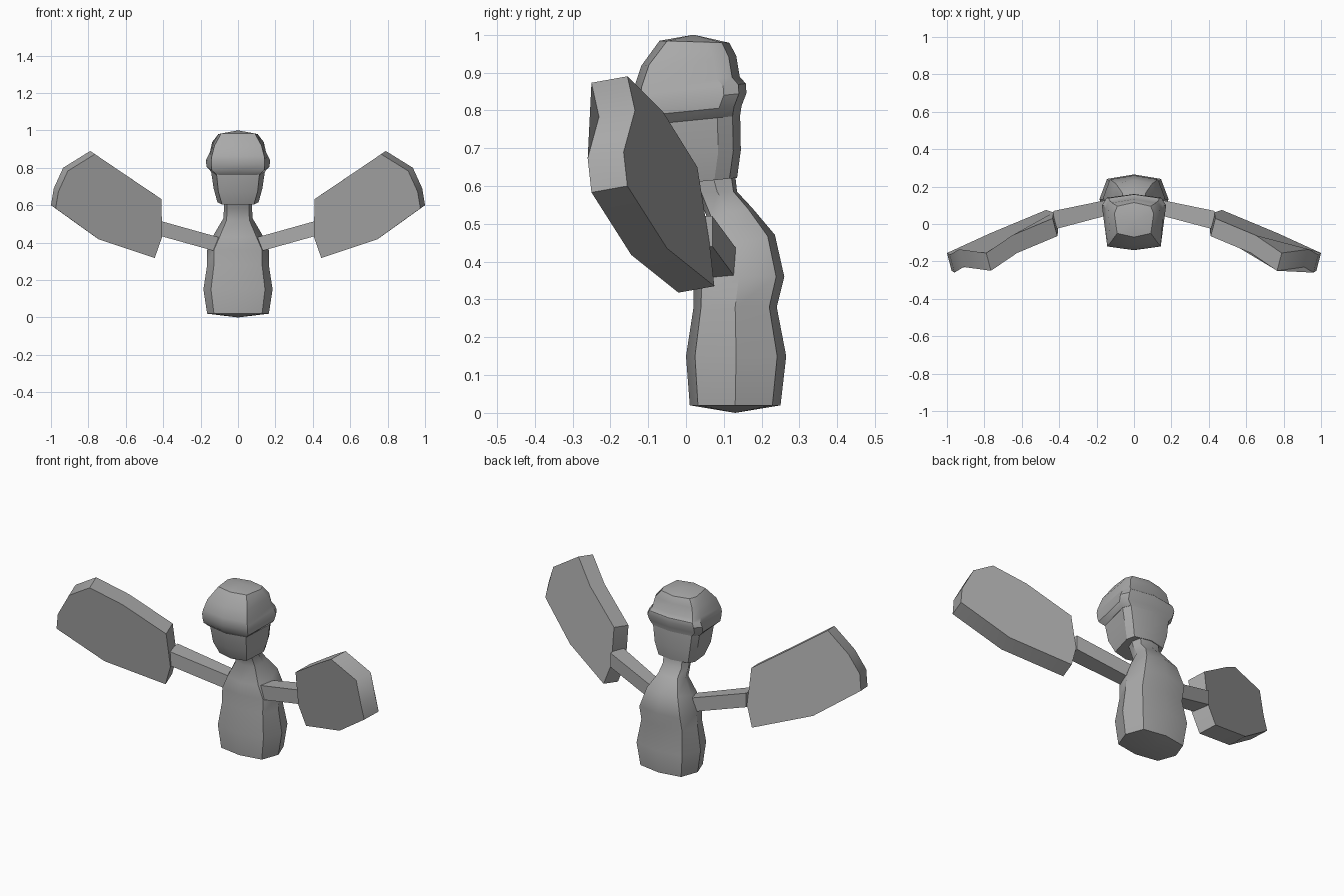
import bpy, bmesh, math

if "Cube" in bpy.data.objects:
    bpy.data.objects.remove(bpy.data.objects["Cube"])

grey = bpy.data.materials.new("plain grey")
grey.diffuse_color = (0.40, 0.40, 0.40, 1)
grey.use_nodes = True
grey.node_tree.nodes["Principled BSDF"].inputs["Base Color"].default_value = grey.diffuse_color


def make(name, bm, angle=30):
    bmesh.ops.recalc_face_normals(bm, faces=bm.faces)
    mesh = bpy.data.meshes.new(name)
    bm.to_mesh(mesh)
    bm.free()
    mesh.materials.append(grey)
    ob = bpy.data.objects.new(name, mesh)
    bpy.context.collection.objects.link(ob)
    bpy.ops.object.select_all(action='DESELECT')
    ob.select_set(True)
    bpy.context.view_layer.objects.active = ob
    bpy.ops.object.shade_smooth_by_angle(angle=math.radians(angle))
    return ob


def loft(name, rings, bottom=None, top=None, angle=30):
    """Skin a stack of equal rings; each end is a flat cap or a fan to a point."""
    bm = bmesh.new()
    loops = [[bm.verts.new(p) for p in r] for r in rings]
    n = len(loops[0])
    for a, b in zip(loops, loops[1:]):
        for i in range(n):
            j = (i + 1) % n
            bm.faces.new((a[i], a[j], b[j], b[i]))
    for loop, tip in ((loops[0], bottom), (loops[-1], top)):
        if tip:
            c = bm.verts.new(tip)
            for i in range(n):
                bm.faces.new((loop[i], loop[(i + 1) % n], c))
        else:
            bm.faces.new(loop)
    return make(name, bm, angle)


def body_ring(z, w, yf, yb, tilt=0):
    # eight-sided, boxy oval
    c, h = (yf + yb) / 2, (yb - yf) / 2
    half = [(0, -1), (.78, -.82), (1, 0), (.78, .82), (0, 1)]
    pts = half + [(-x, y) for x, y in half[3:0:-1]]
    return [(x * w, c + y * h, z + tilt * y * h) for x, y in pts]


def head_ring(z, wf, w, yf, yb, tilt=.1):
    # narrower at the face, wider toward the back
    half = [(0, yf), (wf, yf + .02), (w, yb - .06), (w * .85, yb - .02), (0, yb)]
    pts = half + [(-x, y) for x, y in half[3:0:-1]]
    return [(x, y, z + tilt * y) for x, y in pts]


# torso, shoulders and forward leaning neck
loft("torso", [
    body_ring(.02, .165, .01, .25),
    body_ring(.15, .185, 0, .265),
    body_ring(.28, .165, .02, .24),
    body_ring(.36, .165, .02, .26),
    body_ring(.45, .125, .025, .235, .2),
    body_ring(.53, .078, .055, .175, .2),
    body_ring(.585, .075, .03, .135),
    body_ring(.63, .075, .01, .13),
], bottom=(0, .13, 0), angle=40)

# lower face
loft("face", [
    head_ring(.608, .085, .11, -.065, .135),
    head_ring(.68, .105, .13, -.095, .145),
    head_ring(.78, .115, .145, -.11, .143),
], angle=30)

# cap-like upper head with an overhanging rim
loft("upper_head", [
    head_ring(.772, .115, .145, -.11, .143),
    head_ring(.797, .14, .168, -.13, .147),
    head_ring(.83, .143, .172, -.138, .16),
    head_ring(.855, .143, .16, -.14, .158),
    head_ring(.875, .14, .15, -.137, .142),
    head_ring(.93, .125, .138, -.118, .133),
    head_ring(.982, .09, .105, -.07, .115, -.03),
], top=(0, .02, 1.0), angle=35)

# outline of the back of the hand
HAND = [(.435, .03, .65), (.65, -.06, .795), (.79, -.155, .89),
        (.935, -.135, .80), (.985, -.165, .69), (1.0, -.155, .60),
        (.77, -.05, .435), (.47, .075, .335), (.43, .062, .45)]

for side, s in (("right", 1), ("left", -1)):
    # straight plank arm
    def section(x, yf, yb, z0, z1):
        return [(s * x, yf, z0), (s * x, yb, z0), (s * x, yb, z1), (s * x, yf, z1)]
    loft(side + "_arm", [section(.09, .06, .14, .345, .425),
                         section(.43, -.03, .07, .44, .52)])
    # broad flat hand
    back = [(s * x, y, z) for x, y, z in HAND]
    front = [(s * (x - .025), y - .095, z - .017) for x, y, z in HAND]
    loft(side + "_hand", [front, back])
